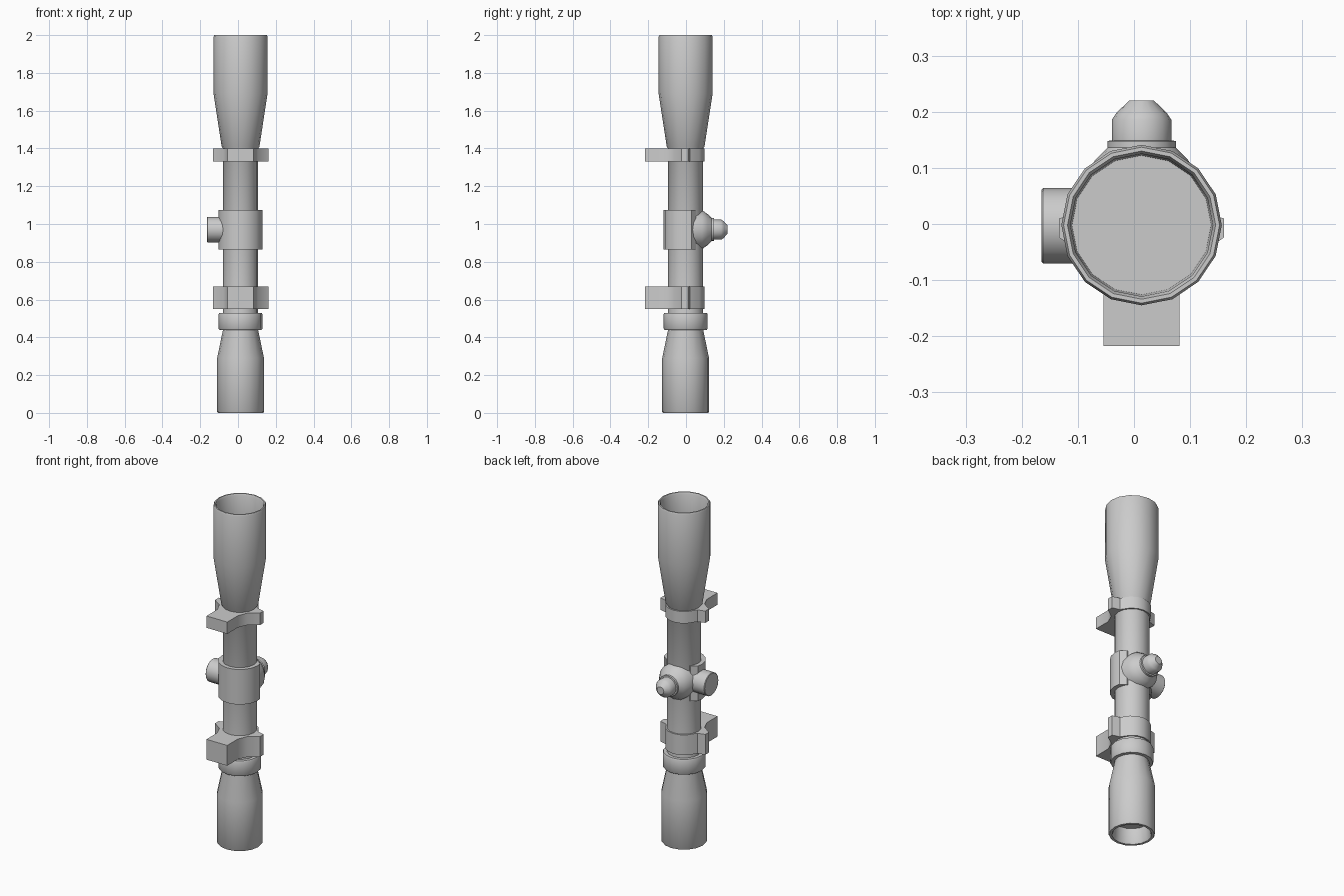
import bpy, bmesh, math
from mathutils import Vector, Matrix

if "Cube" in bpy.data.objects:
    bpy.data.objects.remove(bpy.data.objects["Cube"])

CX, CY = 0.0135, -0.002   # optical axis
KZ = 0.97                 # height of the adjustment knobs
SIDES = 16


def finish(name, bm, angle=35):
    bmesh.ops.recalc_face_normals(bm, faces=bm.faces)
    mesh = bpy.data.meshes.new(name)
    bm.to_mesh(mesh)
    bm.free()
    ob = bpy.data.objects.new(name, mesh)
    bpy.context.collection.objects.link(ob)
    bpy.ops.object.select_all(action='DESELECT')
    ob.select_set(True)
    bpy.context.view_layer.objects.active = ob
    bpy.ops.object.shade_smooth_by_angle(angle=math.radians(angle))
    return ob


def lathe(name, profile, origin=(CX, CY, 0), axis=(0, 0, 1), sides=SIDES):
    """Revolve (radius, height) points around an axis and cap both ends."""
    bm = bmesh.new()
    rot = Vector((0, 0, 1)).rotation_difference(Vector(axis)).to_matrix().to_4x4()
    mat = Matrix.Translation(origin) @ rot
    rings = []
    for r, h in profile:
        rings.append([bm.verts.new(mat @ Vector((r * math.cos(2 * math.pi * i / sides),
                                                 r * math.sin(2 * math.pi * i / sides), h)))
                      for i in range(sides)])
    for a, b in zip(rings, rings[1:]):
        for i in range(sides):
            j = (i + 1) % sides
            bm.faces.new((a[i], a[j], b[j], b[i]))
    bm.faces.new(rings[0])
    bm.faces.new(rings[-1])
    return finish(name, bm)


def prism(name, outline, z0, z1):
    """Extrude an outline given around the optical axis."""
    bm = bmesh.new()
    face = bm.faces.new([bm.verts.new((CX + x, CY + y, z0)) for x, y in outline])
    ext = bmesh.ops.extrude_face_region(bm, geom=[face])
    top = [v for v in ext['geom'] if isinstance(v, bmesh.types.BMVert)]
    bmesh.ops.translate(bm, verts=top, vec=(0, 0, z1 - z0))
    return finish(name, bm)


def arc(r, a0, a1, n):
    return [(r * math.cos(math.radians(a0 + (a1 - a0) * i / n)),
             r * math.sin(math.radians(a0 + (a1 - a0) * i / n))) for i in range(n + 1)]


# Main body with hollow eyepiece and objective bells
lathe("scope_body", [
    (0.095, 0.09), (0.100, 0.012), (0.106, 0.0), (0.120, 0.0), (0.124, 0.006),
    (0.124, 0.29), (0.093, 0.44), (0.093, 1.40), (0.100, 1.41),
    (0.143, 1.69), (0.143, 1.99), (0.139, 2.0), (0.132, 2.0), (0.127, 1.99),
    (0.124, 1.86)])

# Zoom ring
lathe("zoom_ring", [(0.090, 0.44), (0.112, 0.44), (0.116, 0.446), (0.116, 0.522),
                    (0.112, 0.53), (0.090, 0.53)])

# Two mounting clamps: foot, side ears and ring over the tube
right = [(0.068, -0.215), (0.068, -0.115), (0.092, -0.06), (0.147, -0.022), (0.147, 0.012),
         (0.103, 0.024)]
left = [(-x, y) for x, y in reversed(right)]
clamp = right + arc(0.101, 22.5, 157.5, 6)[1:-1] + left
for name, z0, z1 in (("rear_clamp", 0.55, 0.67), ("front_clamp", 1.33, 1.40)):
    prism(name, clamp, z0, z1)

# Saddle around the front of the tube
prism("saddle", arc(0.117, 180, 360, 8) + [(0.112, 0.03), (0.08, 0.055),
                                           (-0.08, 0.055), (-0.112, 0.03)], 0.866, 1.073)

# Rear boss and capped knob
lathe("rear_boss", [(0.103, 0.0), (0.103, 0.085), (0.082, 0.115), (0.060, 0.137)],
      (CX, 0, KZ), (0, 1, 0))
lathe("rear_knob", [(0.061, 0.12), (0.061, 0.148), (0.053, 0.149), (0.053, 0.186),
                    (0.045, 0.198), (0.022, 0.220)], (CX, 0, KZ), (0, 1, 0))

# Side knob
lathe("side_knob", [(0.067, -0.02), (0.067, 0.162), (0.064, 0.165)],
      (0, -0.003, KZ), (-1, 0, 0))
